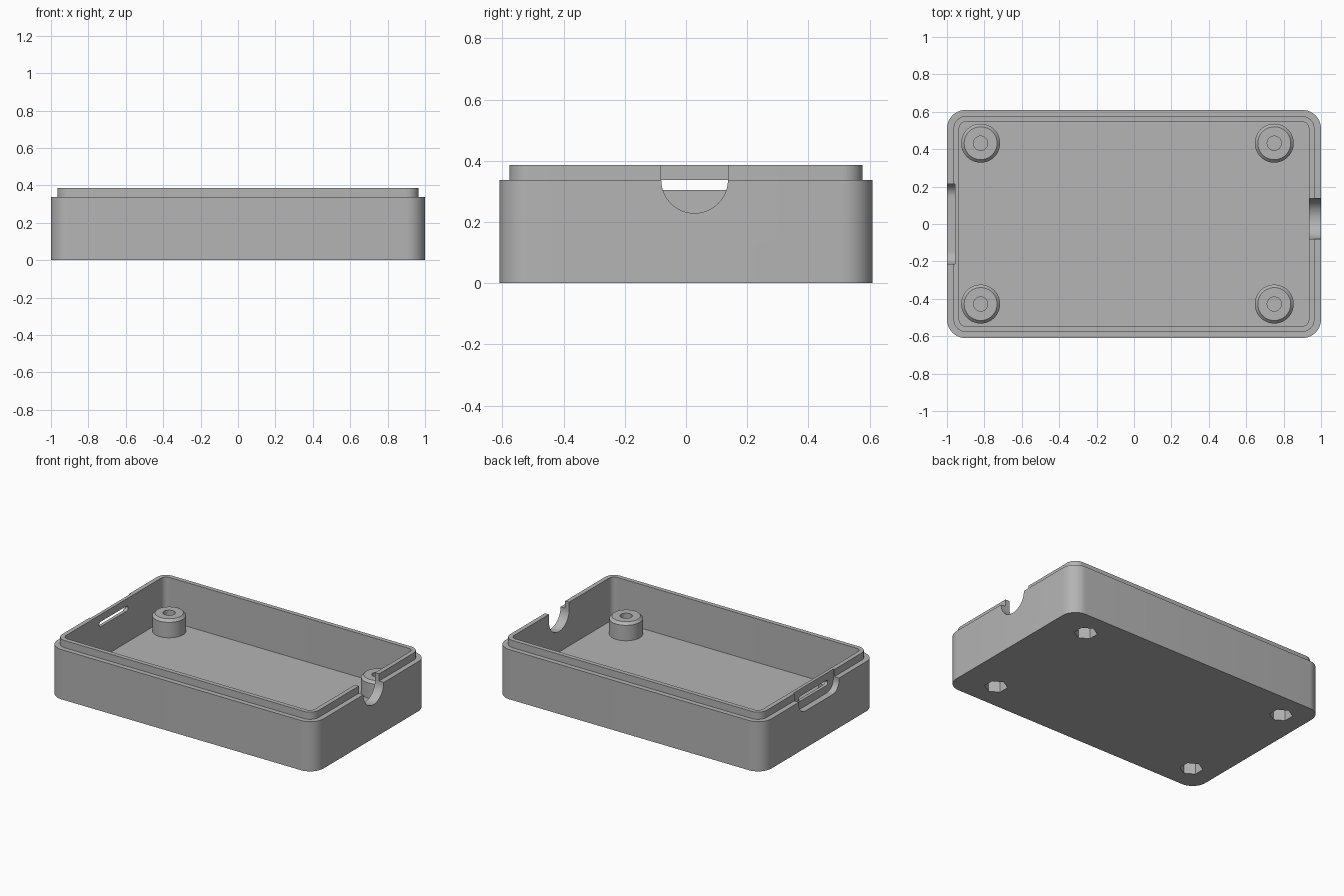
import bpy, bmesh, math

if "Cube" in bpy.data.objects:
    bpy.data.objects.remove(bpy.data.objects["Cube"])

mat = bpy.data.materials.new("grey plastic")
mat.diffuse_color = (0.46, 0.46, 0.46, 1)
mat.use_nodes = True
mat.node_tree.nodes["Principled BSDF"].inputs["Base Color"].default_value = mat.diffuse_color


def loft(name, loops, closed_ends=True):
    """Skin a stack of equal-length point loops and cap both ends."""
    bm = bmesh.new()
    rings = [[bm.verts.new(p) for p in loop] for loop in loops]
    for a, b in zip(rings, rings[1:]):
        for i in range(len(a)):
            j = (i + 1) % len(a)
            bm.faces.new((a[i], a[j], b[j], b[i]))
    bm.faces.new(rings[0][::-1])
    bm.faces.new(rings[-1])
    bmesh.ops.recalc_face_normals(bm, faces=bm.faces)
    me = bpy.data.meshes.new(name)
    bm.to_mesh(me)
    bm.free()
    me.materials.append(mat)
    ob = bpy.data.objects.new(name, me)
    bpy.context.collection.objects.link(ob)
    return ob


def rounded_rect(hx, hy, r, z, n=10):
    pts = []
    for k, (sx, sy) in enumerate(((1, 1), (-1, 1), (-1, -1), (1, -1))):
        for i in range(n + 1):
            a = math.pi / 2 * (k + i / n)
            pts.append((sx * (hx - r) + r * math.cos(a), sy * (hy - r) + r * math.sin(a), z))
    return pts


def circle(x, y, r, z, n=48, turn=0.0):
    return [(x + r * math.cos(turn + 2 * math.pi * i / n),
             y + r * math.sin(turn + 2 * math.pi * i / n), z) for i in range(n)]


def boolean(target, tool, op):
    mod = target.modifiers.new(op, 'BOOLEAN')
    mod.object, mod.operation, mod.solver = tool, op, 'EXACT'
    bpy.context.view_layer.objects.active = target
    bpy.ops.object.modifier_apply(modifier=mod.name)
    bpy.data.objects.remove(tool)


def arc(cy, cz, r, a0, a1, n=16):
    return [(cy + r * math.cos(math.radians(a0 + (a1 - a0) * i / n)),
             cz + r * math.sin(math.radians(a0 + (a1 - a0) * i / n))) for i in range(n + 1)]


def end_cut(name, outline, x0, x1):
    """Cutter through an end wall, from a (y, z) outline."""
    return loft(name, [[(x, y, z) for y, z in outline] for x in (x0, x1)])


# Tray with stepped lip and hollow inside
tray = loft("enclosure_tray", [
    rounded_rect(1.0, 0.61, 0.10, 0), rounded_rect(1.0, 0.61, 0.10, 0.338),
    rounded_rect(0.965, 0.577, 0.067, 0.338), rounded_rect(0.965, 0.577, 0.067, 0.387),
    rounded_rect(0.935, 0.547, 0.037, 0.387), rounded_rect(0.935, 0.547, 0.037, 0.09)])

# Screw posts with chamfered tops, screw holes and hexagonal nut pockets
for x in (-0.82, 0.75):
    for y in (-0.428, 0.432):
        boolean(tray, loft("post", [circle(x, y, 0.104, 0.05), circle(x, y, 0.104, 0.195),
                                    circle(x, y, 0.088, 0.212)]), 'UNION')
        boolean(tray, loft("screw_hole", [circle(x, y, 0.038, 0.125, 32),
                                          circle(x, y, 0.038, 0.3, 32)]), 'DIFFERENCE')
        boolean(tray, loft("nut_pocket", [circle(x, y, 0.072, z, 6, math.pi / 6)
                                          for z in (-0.05, 0.115)]), 'DIFFERENCE')

# Round cable notch in the right wall, open at the top
boolean(tray, end_cut("cable_notch", arc(0.028, 0.338, 0.109, 180, 360, 32)
                      + [(0.137, 0.45), (-0.081, 0.45)], 0.9, 1.05), 'DIFFERENCE')

# Plug recess outside the left wall, open at the top
boolean(tray, end_cut("plug_recess", arc(-0.145, 0.322, 0.07, 180, 270)
                      + arc(0.145, 0.322, 0.07, 270, 360)
                      + [(0.215, 0.45), (-0.215, 0.45)], -1.05, -0.957), 'DIFFERENCE')

# Narrow rounded slot through the left wall
boolean(tray, end_cut("port_slot", arc(-0.138, 0.321, 0.017, 90, 270)
                      + arc(0.138, 0.321, 0.017, -90, 90), -1.05, -0.9), 'DIFFERENCE')

tray.select_set(True)
bpy.context.view_layer.objects.active = tray
bpy.ops.object.shade_smooth_by_angle(angle=math.radians(30))
